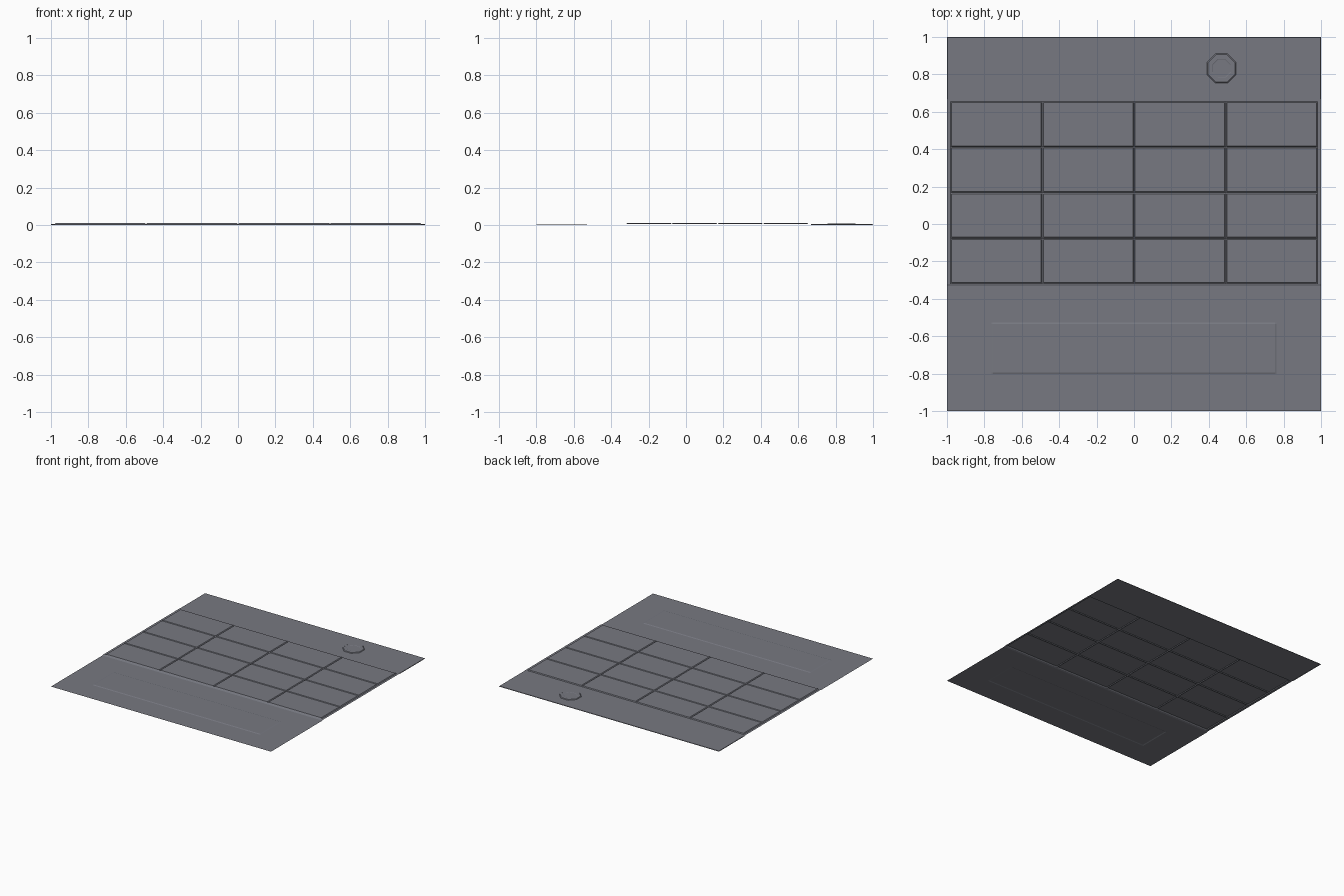
import bpy, bmesh, math

if "Cube" in bpy.data.objects:
    bpy.data.objects.remove(bpy.data.objects["Cube"])

grey = bpy.data.materials.new("slate grey")
grey.diffuse_color = (0.185, 0.19, 0.22, 1)
grey.use_nodes = True
grey.node_tree.nodes["Principled BSDF"].inputs["Base Color"].default_value = grey.diffuse_color


def finish(name, bm):
    mesh = bpy.data.meshes.new(name)
    bm.to_mesh(mesh)
    bm.free()
    mesh.materials.append(grey)
    obj = bpy.data.objects.new(name, mesh)
    bpy.context.collection.objects.link(obj)
    return obj


def sheet(name, xs, ys, height):
    """Single-skin relief sheet: a grid whose height follows a rule."""
    bm = bmesh.new()
    v = [[bm.verts.new((x, y, height(i, j))) for i, x in enumerate(xs)]
         for j, y in enumerate(ys)]
    for j in range(len(ys) - 1):
        for i in range(len(xs) - 1):
            bm.faces.new((v[j][i], v[j][i + 1], v[j + 1][i + 1], v[j + 1][i]))
    return finish(name, bm)


G = 0.006        # half width of a groove
BASE = 0.004     # level of the sheet behind the step
TOP = 0.01       # level of the tile faces
Y0, Y1 = -0.32, 0.655
X1 = 0.982

# front sheet with the long raised plate
sheet("front_sheet", [-1, -0.762, -0.754, 0.754, 0.762, 1],
      [-1, -0.802, -0.794, -0.534, -0.526, -0.332],
      lambda i, j: 0.003 if i in (2, 3) and j in (2, 3) else 0.0)

# tile field: 4 x 4 raised panels separated by V grooves
def lines(a, b):
    out = []
    for k in range(5):
        c = a + (b - a) * k / 4
        if k > 0:
            out.append((c - G, TOP))
        out.append((c, BASE))
        if k < 4:
            out.append((c + G, TOP))
    return out

cols = [(-1, BASE)] + lines(-X1, X1) + [(1, BASE)]
rows = [(-0.332, 0.0)] + lines(Y0, Y1) + [(0.668, BASE)]
sheet("tile_field", [c[0] for c in cols], [r[0] for r in rows],
      lambda i, j: min(cols[i][1], rows[j][1]))

# back sheet, its outer edge turned down slightly
sheet("back_sheet", [-1, -0.998, 0.998, 1], [0.668, 0.998, 1],
      lambda i, j: 0.0 if i in (0, 3) or j == 2 else BASE)

# eight-sided knob: raised rim with a slightly sunken centre
bm = bmesh.new()
rings = []
for r, z in ((0.085, BASE), (0.079, 0.008), (0.054, 0.008), (0.050, 0.0065)):
    rings.append([bm.verts.new((0.468 + r * math.cos(math.radians(22.5 + 45 * k)),
                                0.832 + r * math.sin(math.radians(22.5 + 45 * k)), z))
                  for k in range(8)])
for a, b in zip(rings, rings[1:]):
    for k in range(8):
        n = (k + 1) % 8
        bm.faces.new((a[k], a[n], b[n], b[k]))
bm.faces.new(rings[-1])
finish("round_knob", bm)
